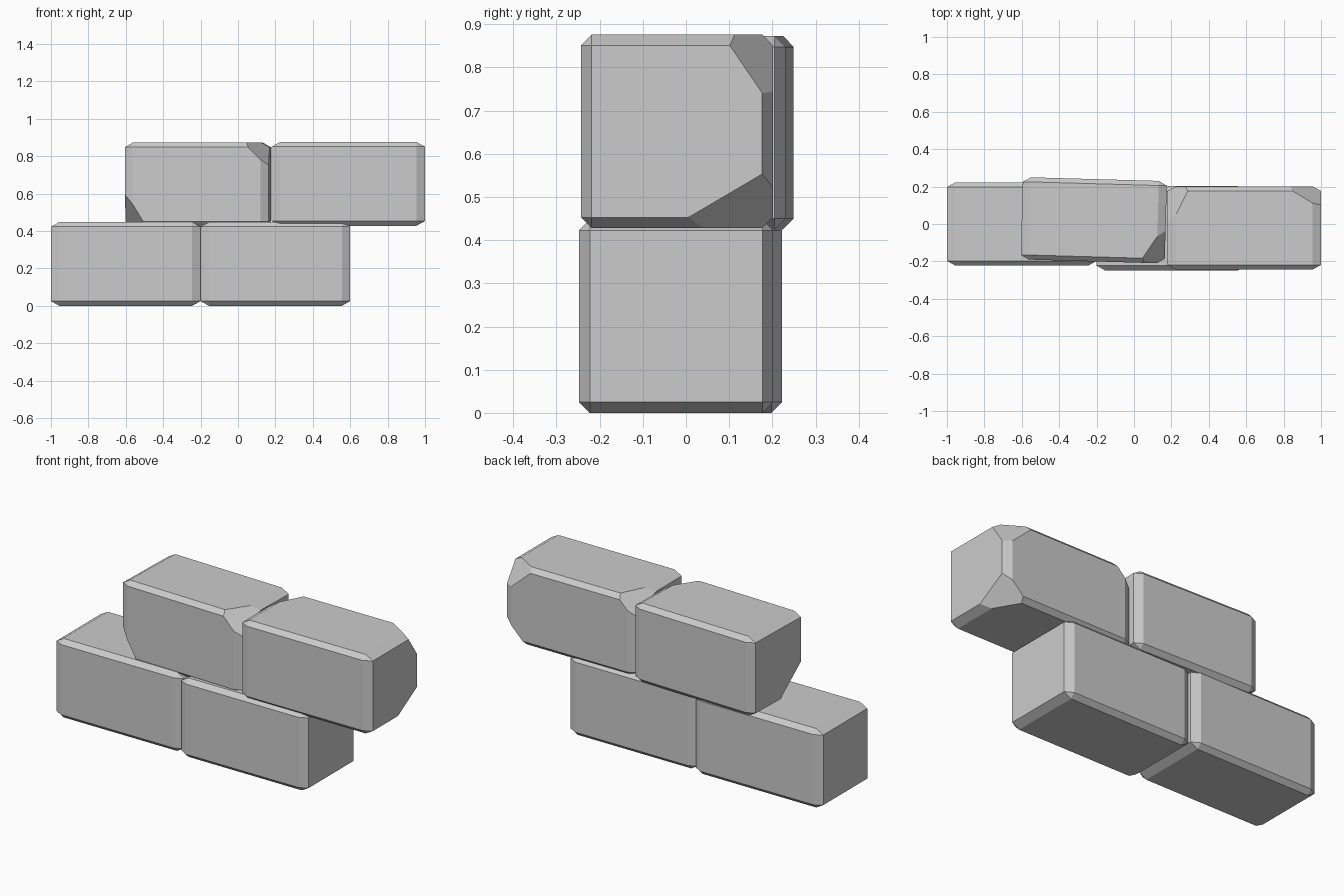
import bpy
import bmesh
from mathutils import Matrix, Vector

cube = bpy.data.objects.get("Cube")
if cube:
    bpy.data.objects.remove(cube, do_unlink=True)

# One plain stone grey
stone = bpy.data.materials.new("stone_grey")
stone.use_nodes = True
GREY = (0.6, 0.6, 0.6, 1.0)
stone.diffuse_color = GREY
stone.node_tree.nodes["Principled BSDF"].inputs["Base Color"].default_value = GREY


def chip_corner(bm, size, corner, reach):
    """Slice off a corner; reach is how far the cut runs along each edge."""
    sign = Vector(corner)
    tip = Vector([s * d / 2 for s, d in zip(sign, size)])
    normal = Vector([s / r for s, r in zip(sign, reach)])
    point = tip - Vector((sign.x * reach[0], 0, 0))
    cut = bmesh.ops.bisect_plane(
        bm, geom=bm.verts[:] + bm.edges[:] + bm.faces[:], dist=0.0001,
        plane_co=point, plane_no=normal.normalized(), clear_outer=True)
    rim = [e for e in cut["geom_cut"] if isinstance(e, bmesh.types.BMEdge)]
    bmesh.ops.holes_fill(bm, edges=rim, sides=0)


def brick(name, centre, size, turn=0.0, chips=()):
    """Chamfered block whose chamfers stretch with its proportions."""
    bm = bmesh.new()
    bmesh.ops.create_cube(bm, size=1)
    bmesh.ops.bevel(bm, geom=bm.edges[:], offset=0.056, segments=1,
                    profile=0.5, affect='EDGES')
    bmesh.ops.scale(bm, vec=size, verts=bm.verts[:])
    for corner, reach in chips:
        chip_corner(bm, size, corner, reach)
    bmesh.ops.recalc_face_normals(bm, faces=bm.faces[:])
    bmesh.ops.transform(bm, matrix=Matrix.Rotation(turn, 4, 'Z'), verts=bm.verts[:])
    mesh = bpy.data.meshes.new(name)
    bm.to_mesh(mesh)
    bm.free()
    mesh.materials.append(stone)
    obj = bpy.data.objects.new(name, mesh)
    obj.location = centre
    bpy.context.collection.objects.link(obj)
    return obj


# Lower course
brick("lower_right_brick", (-0.6, 0.0, 0.224), (0.8, 0.445, 0.448))
brick("lower_left_brick", (0.2, -0.023, 0.224), (0.8, 0.45, 0.448))

# Upper course, with worn corners
brick("upper_right_brick", (-0.215, 0.02, 0.649), (0.77, 0.44, 0.448), turn=-0.028,
      chips=[((1, -1, 1), (0.134, 0.213, 0.136)),
             ((-1, -1, -1), (0.115, 0.23, 0.19))])
brick("upper_left_brick", (0.59, -0.021, 0.652), (0.82, 0.445, 0.448),
      chips=[((1, 1, 1), (0.193, 0.117, 0.172)),
             ((1, 1, -1), (0.14, 0.238, 0.14)),
             ((-1, 1, 1), (0.12, 0.24, 0.12))])
